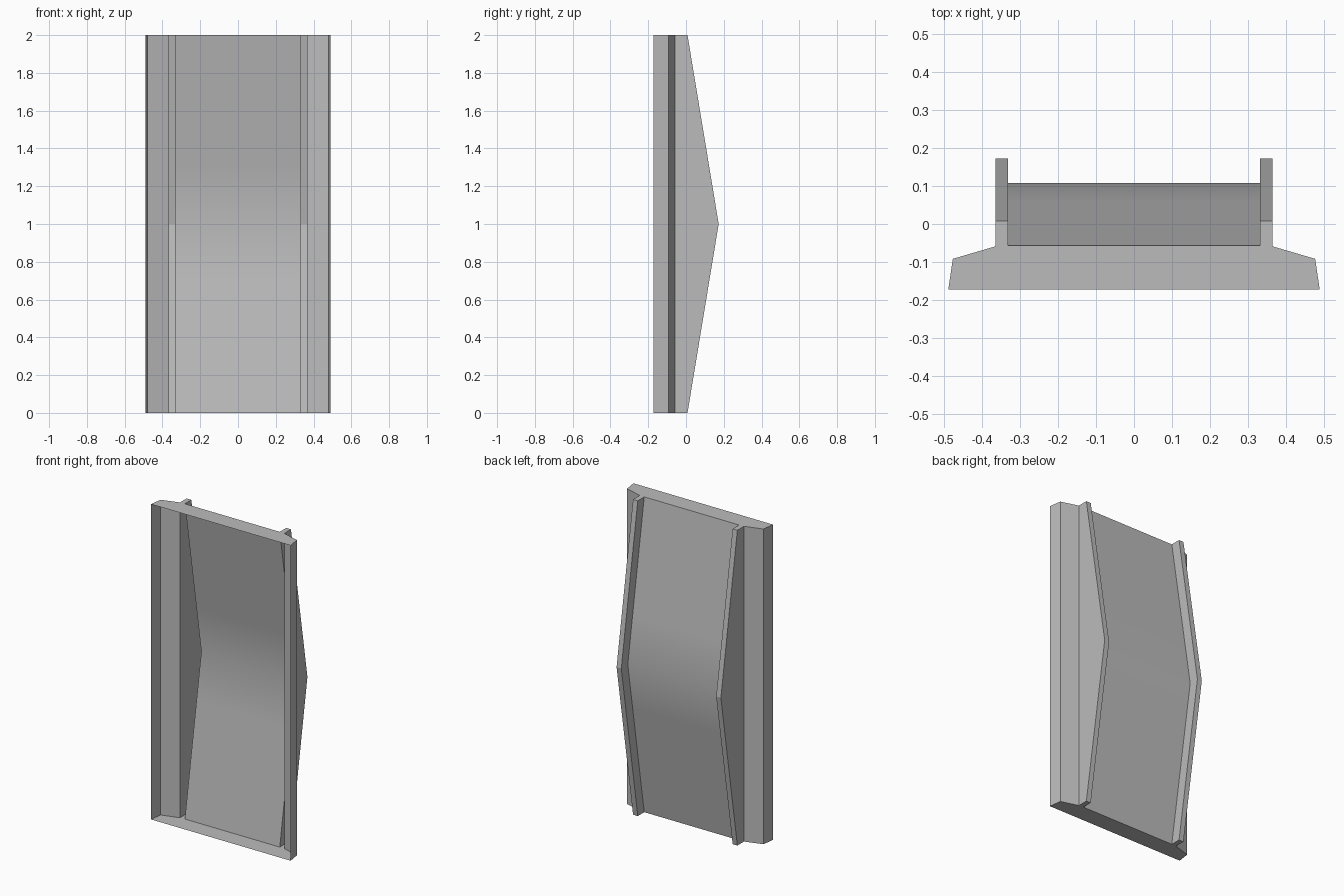
import bpy
import bmesh
import math

cube = bpy.data.objects.get("Cube")
if cube:
    bpy.data.objects.remove(cube, do_unlink=True)

HEIGHT = 2.0
BULGE = 0.165

grey = bpy.data.materials.new("plain_grey")
grey.use_nodes = True
colour = (0.5, 0.5, 0.5, 1)
grey.diffuse_color = colour
grey.node_tree.nodes["Principled BSDF"].inputs["Base Color"].default_value = colour

# Half cross-section: x, y, and how much the point follows the bulge
front_edge = (0.49, -0.173, 0)
flange_edge = (0.478, -0.092, 0)
rail_foot = (0.366, -0.059, 0)
rail_outer = (0.366, 0.008, 1)
rail_inner = (0.333, 0.008, 1)
panel_edge = (0.333, -0.057, 1)


def mirrored(p):
    return (-p[0], p[1], p[2])


def finish(name, bm, mirror=False):
    mesh = bpy.data.meshes.new(name)
    bm.to_mesh(mesh)
    bm.free()
    mesh.materials.append(grey)
    obj = bpy.data.objects.new(name, mesh)
    bpy.context.collection.objects.link(obj)
    if mirror:
        obj.modifiers.new("Mirror", 'MIRROR').use_axis[0] = True
    return obj


def loft(name, profile, levels, mirror=False):
    """Sweep a cross-section upward, pushing it back toward mid height."""
    bm = bmesh.new()
    rows = []
    for z in levels:
        bend = BULGE * (1 - abs(z - HEIGHT / 2) / (HEIGHT / 2))
        rows.append([bm.verts.new((x, y + k * bend, z)) for x, y, k in profile])
    for low, high in zip(rows, rows[1:]):
        for i in range(len(profile) - 1):
            bm.faces.new((low[i], low[i + 1], high[i + 1], high[i]))
    return finish(name, bm, mirror)


# Side flanges and angled rails, open toward the front
loft("side_flanges", [front_edge, flange_edge, rail_foot], [0, HEIGHT], True)
loft("side_rails", [rail_foot, rail_outer, rail_inner, panel_edge],
     [0, HEIGHT / 2, HEIGHT], True)

# Bent centre panel, smoothly shaded over the fold
panel = loft("centre_panel", [panel_edge, mirrored(panel_edge)],
             [0, 0.7, 1, 1.3, HEIGHT])
bpy.context.view_layer.objects.active = panel
panel.select_set(True)
bpy.ops.object.shade_smooth_by_angle(angle=math.radians(30))

# Flat end plates closing the section
half = [front_edge, flange_edge, rail_foot, rail_outer, rail_inner, panel_edge]
outline = half + [mirrored(p) for p in reversed(half)]
for name, z in (("bottom_plate", 0), ("top_plate", HEIGHT)):
    bm = bmesh.new()
    ring = [bm.verts.new((x, y, z)) for x, y, k in outline]
    bm.faces.new(ring if z else ring[::-1])
    finish(name, bm)
